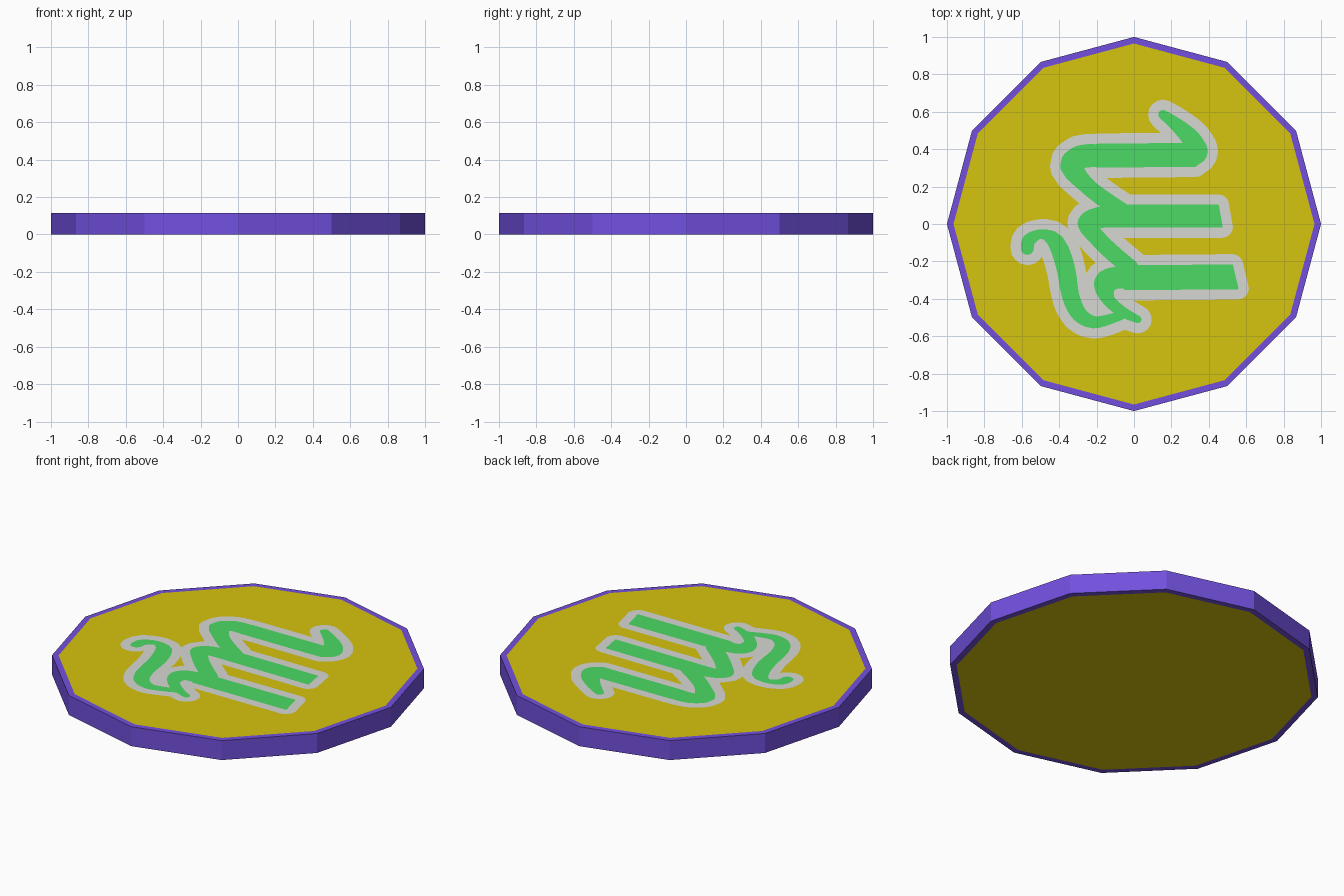
import bpy, bmesh, math
from mathutils import Vector
from mathutils.geometry import convex_hull_2d, delaunay_2d_cdt

if "Cube" in bpy.data.objects:
    bpy.data.objects.remove(bpy.data.objects["Cube"])

HEIGHT, INNER, BORDER = 0.115, 0.965, 0.055


def material(name, rgb):
    m = bpy.data.materials.new(name)
    m.diffuse_color = [((c / 255 + 0.055) / 1.055) ** 2.4 for c in rgb] + [1]
    m.use_nodes = True
    m.node_tree.nodes["Principled BSDF"].inputs["Base Color"].default_value = m.diffuse_color
    return m


purple = material("purple", (114, 80, 222))
yellow = material("yellow", (214, 195, 14))
grey = material("light grey", (215, 215, 211))
green = material("green", (76, 219, 102))


def add_object(name, bm, mats):
    me = bpy.data.meshes.new(name)
    bm.to_mesh(me)
    bm.free()
    for m in mats:
        me.materials.append(m)
    ob = bpy.data.objects.new(name, me)
    bpy.context.collection.objects.link(ob)


def ring(radius, z):
    return [(radius * math.cos(k * math.pi / 6), radius * math.sin(k * math.pi / 6), z)
            for k in range(12)]


# Twelve-sided rim: outer wall plus narrow borders above and below
bm = bmesh.new()
loops = [[bm.verts.new(p) for p in ring(r, z)]
         for r, z in ((INNER, 0), (1, 0), (1, HEIGHT), (INNER, HEIGHT))]
for a, b in zip(loops, loops[1:]):
    for k in range(12):
        n = (k + 1) % 12
        bm.faces.new((a[k], a[n], b[n], b[k]))
add_object("rim", bm, [purple])

# Plain underside
bm = bmesh.new()
bm.faces.new([bm.verts.new(p) for p in reversed(ring(INNER, 0))])
add_object("underside", bm, [yellow])

# Painted ornament: three bars (corner points) and brush strokes (x, y, half width)
bars = [
    [(-.20, .425), (.31, .43), (.33, .31), (-.20, .305)],
    [(-.13, .10), (.45, .10), (.47, -.015), (-.13, -.015)],
    [(-.05, -.225), (.525, -.22), (.555, -.345), (-.05, -.35)],
]
strokes = [
    # upper, middle and lower hooks
    [(-.18, .365, .06), (-.28, .36, .063), (-.335, .31, .06), (-.262, .215, .045),
     (-.17, .14, .045), (-.05, .06, .045)],
    [(-.12, .04, .058), (-.18, .035, .058), (-.25, .005, .052), (-.20, -.07, .045),
     (-.12, -.15, .045), (-.02, -.235, .045)],
    [(-.05, -.285, .06), (-.11, -.29, .06), (-.155, -.32, .06), (-.14, -.40, .035),
     (-.07, -.465, .03), (.02, -.51, .02)],
    # curled tail of the upper bar
    [(.155, .585, .025), (.235, .525, .038), (.305, .455, .05), (.34, .39, .055),
     (.31, .365, .06)],
    # S-shaped flourish
    [(-.57, -.13, .035), (-.56, -.085, .035), (-.49, -.053, .025), (-.415, -.10, .045),
     (-.365, -.235, .05), (-.34, -.38, .047), (-.295, -.48, .042), (-.22, -.525, .033),
     (-.14, -.512, .028), (-.07, -.488, .025)],
]


def smooth(points, steps=3):
    """Catmull-Rom samples through the points."""
    p = [Vector(q) for q in [points[0], *points, points[-1]]]
    out = []
    for a, b, c, d in zip(p, p[1:], p[2:], p[3:]):
        for s in range(steps):
            t = s / steps
            out.append(0.5 * (2 * b + (c - a) * t + (2 * a - 5 * b + 4 * c - d) * t * t
                              + (3 * b - a - 3 * c + d) * t ** 3))
    return out + [p[-1]]


def hull(circles, grow):
    """Convex outline around circles (x, y, radius)."""
    pts = [Vector((x + (r + grow) * math.cos(k * math.pi / 8),
                   y + (r + grow) * math.sin(k * math.pi / 8)))
           for x, y, r in circles for k in range(16)]
    poly = [pts[i] for i in convex_hull_2d(pts)]
    area = sum(a.x * b.y - a.y * b.x for a, b in zip(poly, poly[1:] + poly[:1]))
    return poly if area > 0 else poly[::-1]


pieces = [[(x, y, .004) for x, y in bar] for bar in bars]
for stroke in strokes:
    path = smooth(stroke)
    pieces += [list(pair) for pair in zip(path, path[1:])]
inner_shapes = [hull(p, 0) for p in pieces]
outer_shapes = [hull(p, BORDER) for p in pieces]


def bounded(shapes):
    return [(s, min(v.x for v in s), max(v.x for v in s),
             min(v.y for v in s), max(v.y for v in s)) for s in shapes]


def inside(p, shapes):
    for s, x0, x1, y0, y1 in shapes:
        if x0 <= p.x <= x1 and y0 <= p.y <= y1 and all(
                (b.x - a.x) * (p.y - a.y) - (b.y - a.y) * (p.x - a.x) >= -1e-7
                for a, b in zip(s, s[1:] + s[:1])):
            return True
    return False


# Cut the outlines into the flat top, then colour each cut face by the shape it lies in
verts, edges = [], []
for shape in [[Vector(p[:2]) for p in ring(INNER, 0)]] + outer_shapes + inner_shapes:
    base, n = len(verts), len(shape)
    verts += shape
    edges += [(base + k, base + (k + 1) % n) for k in range(n)]
cut = delaunay_2d_cdt(verts, edges, [], 0, 1e-5)
green_zone, grey_zone = bounded(inner_shapes), bounded(outer_shapes)
bm = bmesh.new()
top = [bm.verts.new((v.x, v.y, HEIGHT)) for v in cut[0]]
for tri in cut[2]:
    f = bm.faces.new([top[i] for i in tri])
    c = f.calc_center_median()
    f.material_index = 2 if inside(c, green_zone) else 1 if inside(c, grey_zone) else 0
    f.normal_update()
    if f.normal.z < 0:
        f.normal_flip()
add_object("decorated_top", bm, [yellow, grey, green])
